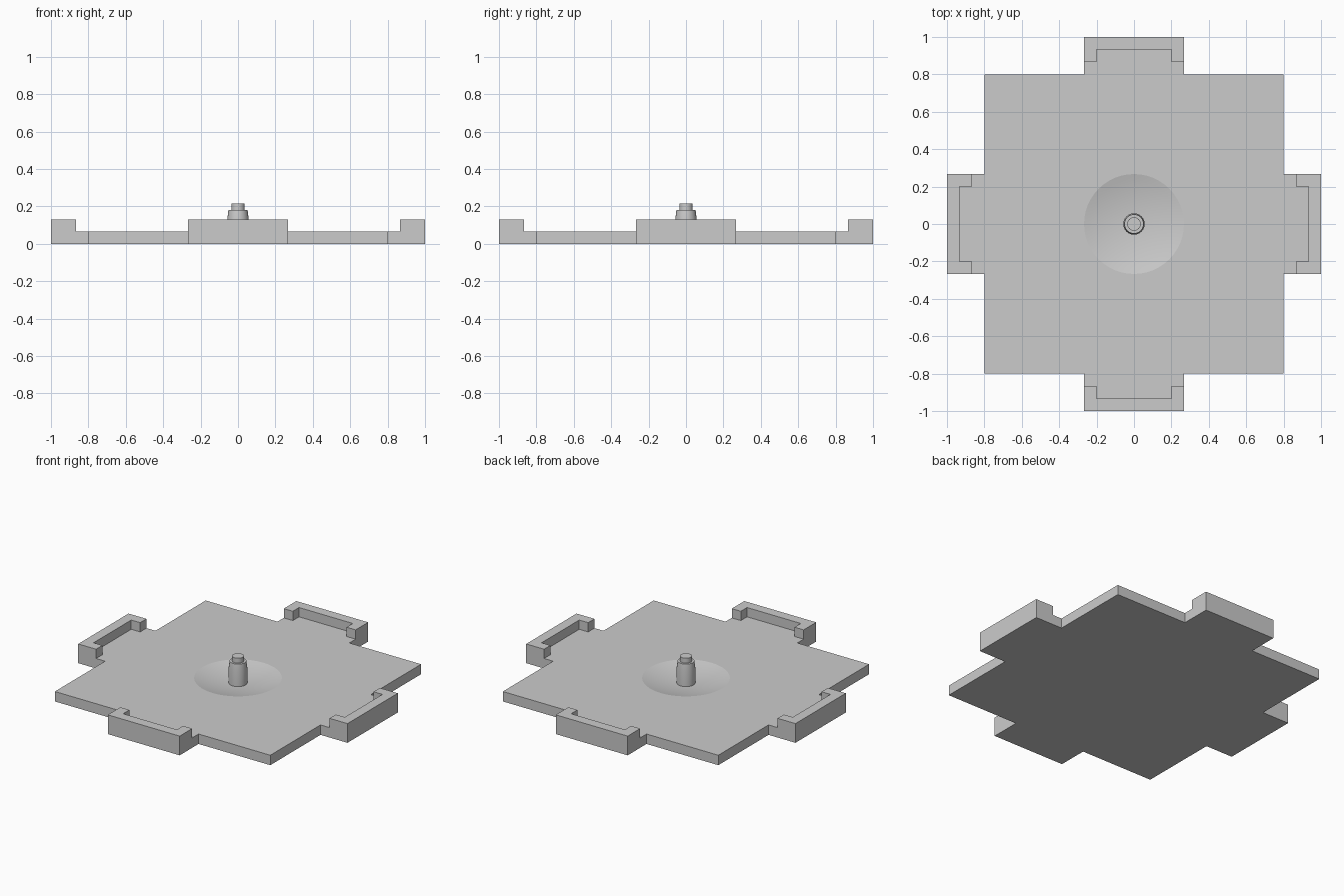
import bpy, bmesh
from math import pi, cos, sin, radians, sqrt

if "Cube" in bpy.data.objects:
    bpy.data.objects.remove(bpy.data.objects["Cube"])

T = 0.0667          # plate thickness
W = 0.267           # half width of a tab, also the dish radius
DEPTH = 0.034       # dish depth
H = 0.129           # rim height


def make_object(name, bm, smooth=None):
    bmesh.ops.recalc_face_normals(bm, faces=bm.faces[:])
    mesh = bpy.data.meshes.new(name)
    bm.to_mesh(mesh)
    bm.free()
    ob = bpy.data.objects.new(name, mesh)
    bpy.context.collection.objects.link(ob)
    if smooth:
        smooth_shade(ob, smooth)
    return ob


def smooth_shade(ob, angle):
    bpy.ops.object.select_all(action='DESELECT')
    ob.select_set(True)
    bpy.context.view_layer.objects.active = ob
    bpy.ops.object.shade_smooth_by_angle(angle=radians(angle))


def extrude(name, outline, z0, z1):
    bm = bmesh.new()
    face = bm.faces.new([bm.verts.new((x, y, z0)) for x, y in outline])
    ret = bmesh.ops.extrude_face_region(bm, geom=[face])
    for v in ret['geom']:
        if isinstance(v, bmesh.types.BMVert):
            v.co.z = z1
    return make_object(name, bm)


def lathe(name, profile, sides, smooth=30):
    bm = bmesh.new()
    vs = [bm.verts.new((r, 0, z)) for r, z in profile]
    es = [bm.edges.new(p) for p in zip(vs, vs[1:])]
    bmesh.ops.spin(bm, geom=vs + es, cent=(0, 0, 0), axis=(0, 0, 1),
                   angle=2 * pi, steps=sides, use_duplicate=False)
    bmesh.ops.remove_doubles(bm, verts=bm.verts[:], dist=1e-5)
    return make_object(name, bm, smooth)


def turn(points, k):
    c, s = round(cos(k * pi / 2)), round(sin(k * pi / 2))
    return [(c * x - s * y, s * x + c * y) for x, y in points]


# Cross-shaped plate: one quarter of the outline, turned four times
quarter = [(0.8, -0.8), (0.8, -W), (1, -W), (1, W), (0.8, W)]
plate = extrude("base_plate", [p for k in range(4) for p in turn(quarter, k)], 0, T)

# Shallow round dish cut into the plate
R = (W * W + DEPTH * DEPTH) / (2 * DEPTH)
arc = []
for i in range(11):
    r = W * i / 8
    arc.append((r, T - DEPTH + R - sqrt(R * R - r * r)))
cutter = lathe("dish_cutter", arc + [(0, arc[-1][1])], 48)
cutter.hide_render = True
cut = plate.modifiers.new("dish", 'BOOLEAN')
cut.operation = 'DIFFERENCE'
cut.solver = 'EXACT'
cut.object = cutter
bpy.context.view_layer.objects.active = plate
bpy.ops.object.modifier_apply(modifier=cut.name)
bpy.data.objects.remove(cutter)
smooth_shade(plate, 10)

# Bracket-shaped rims on the four tabs
bracket = [(0.867, -W), (1, -W), (1, W), (0.867, W),
           (0.867, 0.2), (0.933, 0.2), (0.933, -0.2), (0.867, -0.2)]
for k, side in enumerate(("right", "back", "left", "front")):
    extrude("rim_" + side, turn(bracket, k), T, H)

# Stepped centre post, slightly tapered
lathe("centre_post", [(0, T - DEPTH), (0.057, T - DEPTH), (0.057, 0.135),
                      (0.051, 0.182), (0.036, 0.182), (0.036, 0.215), (0, 0.215)], 24)
